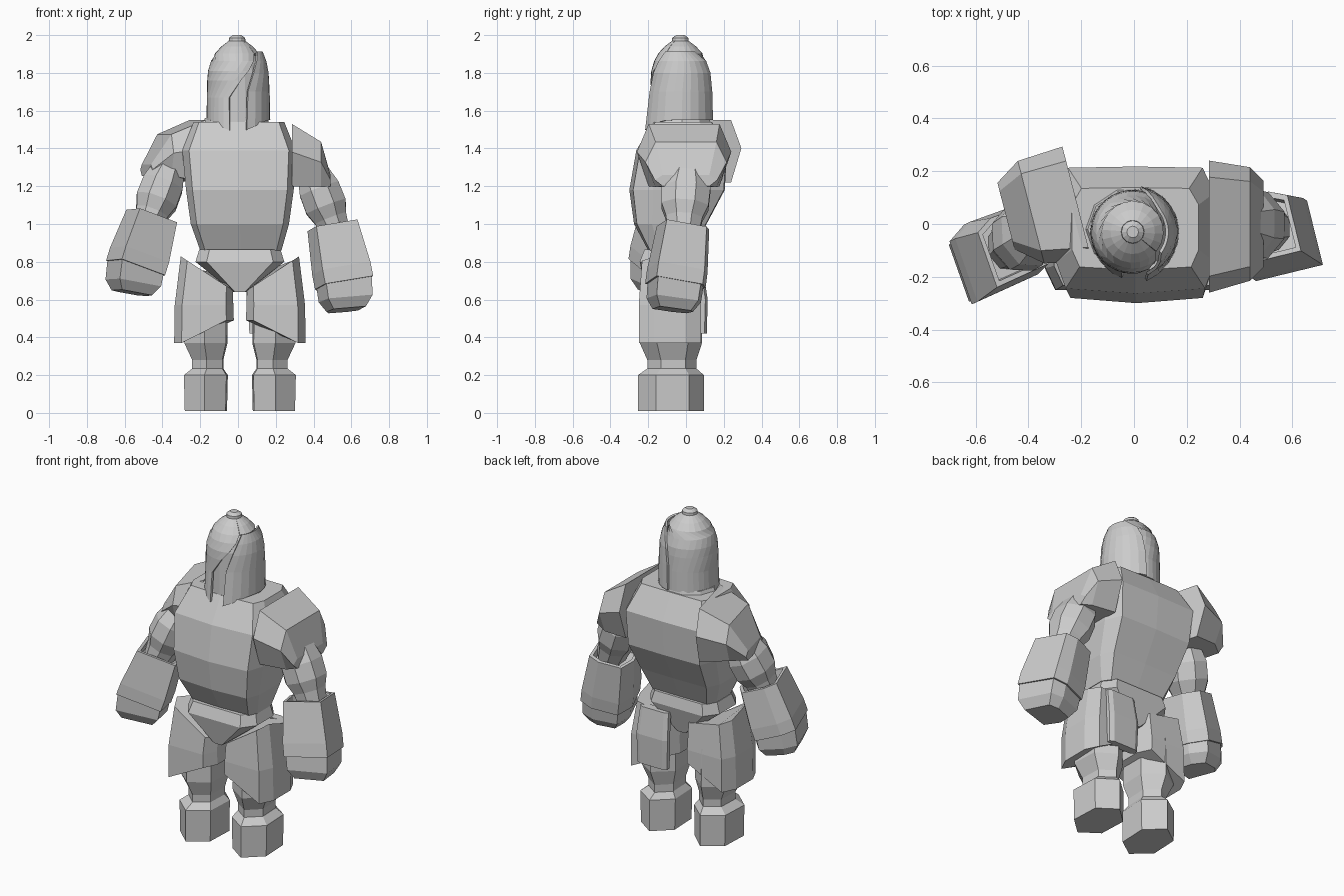
import bpy, bmesh
from math import sin, cos, pi, radians, asin
from mathutils import Vector

if "Cube" in bpy.data.objects:
    bpy.data.objects.remove(bpy.data.objects["Cube"])

grey = bpy.data.materials.new("plain_grey")
grey.use_nodes = True
GREY = (0.6, 0.6, 0.6, 1)
grey.diffuse_color = GREY
grey.node_tree.nodes["Principled BSDF"].inputs["Base Color"].default_value = GREY

X, Y, Z = Vector((1, 0, 0)), Vector((0, 1, 0)), Vector((0, 0, 1))
# Unit cross-sections
BOX = [(1, -.5), (1, .5), (.75, 1), (-.75, 1), (-1, .5), (-1, -.5), (-.75, -1), (.75, -1)]
CHEST = [(1, -.5), (1, .6), (.85, 1), (0, 1.02), (-.85, 1), (-1, .6), (-1, -.5), (-.88, -.92), (0, -1), (.88, -.92)]
ROOF = [(-.75, -1), (.75, -1), (1, .1), (.75, 1), (-.75, 1), (-1, .1)]
GLOVE = [(1, -.95), (.95, .75), (.4, 1), (-.7, .95), (-1, .2), (-.85, -.9)]


def ngon(n, turn=0):
    return [(cos(2 * pi * i / n + turn), sin(2 * pi * i / n + turn)) for i in range(n)]


def rotated(profile, turn, mirror=1):
    c, s = cos(turn), sin(turn)
    return [(c * p * mirror - s * q, s * p * mirror + c * q) for p, q in profile]


def finish(name, bm):
    bmesh.ops.recalc_face_normals(bm, faces=bm.faces)
    mesh = bpy.data.meshes.new(name)
    bm.to_mesh(mesh)
    bm.free()
    mesh.materials.append(grey)
    obj = bpy.data.objects.new(name, mesh)
    bpy.context.collection.objects.link(obj)
    return obj


def loft(name, rings, profile, u=X, v=Y, reshape=None):
    """Skin a profile through rings of (x, y, z, half width, half depth)."""
    bm = bmesh.new()
    loops = []
    for k, (x, y, z, a, b) in enumerate(rings):
        pts = [Vector((x, y, z)) + u * (p * a) + v * (q * b) for p, q in profile]
        if reshape:
            pts = [reshape(k, p) for p in pts]
        loops.append([bm.verts.new(p) for p in pts])
    n = len(profile)
    for lo, hi in zip(loops, loops[1:]):
        for i in range(n):
            bm.faces.new((lo[i], lo[(i + 1) % n], hi[(i + 1) % n], hi[i]))
    bm.faces.new(loops[0])
    bm.faces.new(loops[-1])
    return finish(name, bm)


def limb(name, start, end, steps, profile):
    """Loft along a slanted axis; steps are (fraction, half width, half depth)."""
    start, end = Vector(start), Vector(end)
    q = Z.rotation_difference((end - start).normalized())
    rings = [(*start.lerp(end, t), a, b) for t, a, b in steps]
    return loft(name, rings, profile, q @ X, q @ Y)


# Torso, waist and hips
loft("torso", [(.015, -.08, .86, .215, .12), (.01, -.085, 1.0, .26, .19),
               (.01, -.05, 1.18, .285, .25), (.005, -.025, 1.39, .30, .238),
               (.005, -.02, 1.54, .24, .155)], CHEST)
loft("hips", [(.01, -.09, .64, .035, .12), (.01, -.085, .8, .235, .16),
              (.01, -.08, .865, .215, .14)], BOX)
loft("collar", [(-.01, -.02, 1.5, .19, .17), (-.01, -.02, 1.56, .165, .15)], ngon(10))

# Shoulder plates, the right one turned and lifted
loft("left_shoulder_plate", [(.285, -.01, 1.365, .25, .165), (.44, 0, 1.315, .215, .12),
                             (.49, 0, 1.23, .165, .03)], ROOF, Y, Z)
turned = Vector((-.25, .97, 0))
plate = [(-.215, .075, 1.385, .225, .165), (-.39, .045, 1.365, .2, .11),
         (-.485, .03, 1.285, .13, .03)]
loft("right_shoulder_plate", plate, ROOF, turned, Z)

# Arms
ARMS = {
    "left": ((.37, .01, 1.34), (.49, -.01, 1.03), (.49, -.015, .985), (.55, -.055, .68), (.565, -.07, .545), .24, 1),
    "right": ((-.34, .01, 1.36), (-.455, -.07, 1.06), (-.455, -.08, 1.04), (-.54, -.12, .765), (-.56, -.13, .635), .38, -1),
}
for side, (shoulder, elbow, cuff, wrist, knuckle, turn, s) in ARMS.items():
    palm = rotated(GLOVE, turn, s)
    limb(side + "_upper_arm", elbow, shoulder,
         [(-.25, .08, .09), (0, .095, .105), (.2, .12, .135), (.5, .118, .14), (1, .07, .08)], ngon(8, pi / 8))
    # Gauntlet with an open cuff
    limb(side + "_gauntlet", wrist, cuff,
         [(0, .12, .12), (0, .142, .15), (.25, .142, .15), (1, .122, .13),
          (1, .105, .11), (.85, .1, .105)], palm)
    limb(side + "_fist", knuckle, wrist, [(0, .095, .1), (.4, .13, .135), (1.2, .135, .14)], palm)


# Legs
def skirt(k, p):
    """Slant the lower hem to the outside and the front rim to the crotch."""
    out = abs(p.x - .01)
    if k == 0:
        p.z = .49 - .12 * min(1, max(0, (out - .2) / .1))
    elif k == 2:
        p.z += (.65 if p.y < -.1 else .2) * (out - .2)
    return p


for side, s in (("left", 1), ("right", -1)):
    x = .01 + s * .18
    loft(side + "_leg", [(x, -.08, .01, .125, .175), (x, -.08, .2, .13, .175),
                         (x - s * .01, -.075, .235, .092, .13), (x - s * .01, -.075, .28, .092, .13),
                         (x, -.08, .37, .128, .165), (x, -.08, .6, .125, .16)],
         ngon(6, pi / 2 + .06 * s))
    x += s * .01
    loft(side + "_thigh_plate", [(x, -.085, .4, .158, .165), (x, -.085, .57, .155, .165),
                                 (x - s * .015, -.085, .755, .138, .148)], BOX, reshape=skirt)
loft("rear_thigh_plate", [(.16, .085, .42, .1, .025), (.16, .09, .6, .105, .025),
                          (.16, .065, .76, .095, .025)], BOX)

# Helmet
CX, CY = -.005, -.03
dome = [(1.53, .145), (1.8, .138), (1.87, .117), (1.92, .085), (1.955, .045)]
loft("helmet_core", [(CX, CY, z, r, r) for z, r in dome], ngon(20))
loft("helmet_knob", [(CX, CY, 1.955, .045, .045), (CX, CY, 1.985, .043, .043),
                     (CX, CY, 2.0, .022, .022)], ngon(12))


def shell(name, rows, segments):
    """Curved plate of (z, radius, start, end) rows; its rim dips to a front point."""
    bm = bmesh.new()
    grid = []
    for k, (z, r, a, b) in enumerate(rows):
        line = []
        for i in range(segments + 1):
            t = a + (b - a) * i / segments
            dip = max(0, -sin(t)) ** 4 if k == 0 else 0
            rr = r * (1 + .12 * dip)
            line.append(bm.verts.new((CX + rr * cos(t), CY + rr * sin(t), z - .06 * dip)))
        grid.append(line)
    for lo, hi in zip(grid, grid[1:]):
        for i in range(segments):
            bm.faces.new((lo[i], lo[i + 1], hi[i + 1], hi[i]))
    obj = finish(name, bm)
    mod = obj.modifiers.new("thickness", 'SOLIDIFY')
    mod.thickness = .012
    mod.offset = 0


def front(x, r):
    return -pi / 2 + asin(x / r)


# Main shell wraps the right side and back, with a slanted front edge
main = [(z, r, front(x, r), radians(-330)) for z, r, x in
        ((1.55, .156, -.035), (1.67, .154, -.04), (1.76, .152, .02), (1.81, .148, .06), (1.86, .133, .085))]
main += [(z, r, radians(-40), radians(-400)) for z, r in ((1.9, .112), (1.935, .08), (1.965, .04))]
shell("helmet_main_shell", main, 20)

# Overlapping cheek shell on the left
cheek = [(z, r, front(x, r), radians(back)) for z, r, x, back in
         ((1.55, .17, .045, 80), (1.7, .167, .055, 78), (1.8, .162, .085, 72),
          (1.86, .15, .1, 62), (1.91, .13, .105, 35))]
shell("helmet_cheek_shell", cheek, 10)
